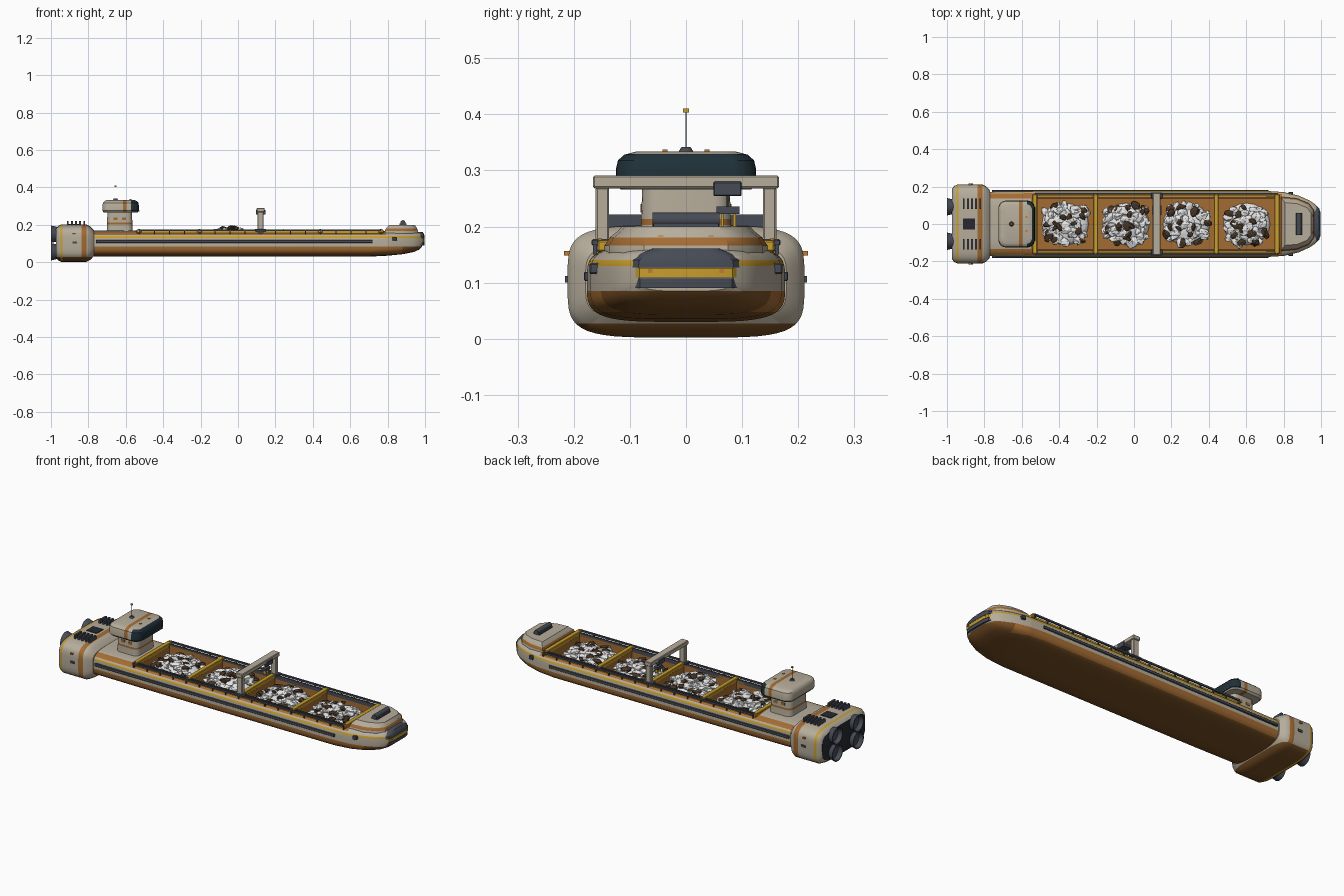
import bpy, bmesh, math, random
from mathutils import Vector, Matrix

if "Cube" in bpy.data.objects:
    bpy.data.objects.remove(bpy.data.objects["Cube"])

random.seed(4)
COL = {"rust": (0.37, 0.15, 0.033), "dark_rust": (0.19, 0.08, 0.018), "beige": (0.47, 0.42, 0.33),
       "yellow": (0.58, 0.34, 0.025), "dark_grey": (0.062, 0.07, 0.09), "teal_glass": (0.014, 0.03, 0.04),
       "white_ore": (0.8, 0.8, 0.8), "brown_ore": (0.06, 0.035, 0.018), "amber": (0.55, 0.19, 0.03),
       "near_black": (0.02, 0.022, 0.028)}
MAT = {}
for k, c in COL.items():
    MAT[k] = bpy.data.materials.new(k)
    MAT[k].diffuse_color = (*c, 1)


def make(name, bm, *mats):
    bmesh.ops.recalc_face_normals(bm, faces=bm.faces)
    me = bpy.data.meshes.new(name)
    bm.to_mesh(me)
    bm.free()
    for m in mats:
        me.materials.append(MAT[m])
    ob = bpy.data.objects.new(name, me)
    bpy.context.collection.objects.link(ob)
    return ob


def skin(bm, rings, caps=True):
    vs = [[bm.verts.new(p) for p in r] for r in rings]
    n = len(vs[0])
    for a, b in zip(vs, vs[1:]):
        for i in range(n):
            bm.faces.new((a[i], a[(i + 1) % n], b[(i + 1) % n], b[i]))
    if caps:
        bm.faces.new(vs[0])
        bm.faces.new(vs[-1])


def ring(x, hw, z0, z1, e=4, n=48, y=0):
    # superellipse cross-section in the yz plane
    out = []
    for i in range(n):
        a = 2 * math.pi * (i + 0.5) / n
        c, s = math.cos(a), math.sin(a)
        out.append((x, y + hw * math.copysign(abs(c) ** (2 / e), c),
                    (z0 + z1) / 2 + (z1 - z0) / 2 * math.copysign(abs(s) ** (2 / e), s)))
    return out


def prism(name, pts, levels, *mats):
    # outline stacked at (z, scale) levels
    cx = sum(p[0] for p in pts) / len(pts)
    bm = bmesh.new()
    skin(bm, [[(cx + (x - cx) * s, y * s, z) for x, y in pts] for z, s in levels])
    return make(name, bm, *mats)


def round_rect(x0, x1, hy, r, k=5):
    pts = []
    for i, (cx, cy) in enumerate([(x1 - r, hy - r), (x0 + r, hy - r), (x0 + r, r - hy), (x1 - r, r - hy)]):
        for j in range(k + 1):
            a = math.pi / 2 * (i + j / k)
            pts.append((cx + r * math.cos(a), cy + r * math.sin(a)))
    return pts


def mirrored(half):
    return half + [(x, -y) for x, y in reversed(half)]


def boxes(name, mat, items, bevel=0):
    bm = bmesh.new()
    for x0, x1, y0, y1, z0, z1 in items:
        m = Matrix.Translation(((x0 + x1) / 2, (y0 + y1) / 2, (z0 + z1) / 2)) @ \
            Matrix.Diagonal((abs(x1 - x0), abs(y1 - y0), abs(z1 - z0), 1))
        bmesh.ops.create_cube(bm, size=1, matrix=m)
    if bevel:
        bmesh.ops.bevel(bm, geom=bm.edges[:], offset=bevel, segments=1, affect='EDGES')
    return make(name, bm, mat)


def both(x0, x1, y0, y1, z0, z1):
    return [(x0, x1, s * y0, s * y1, z0, z1) for s in (1, -1)]


def cylinder(name, mat, p, q, r, r2=None, n=16):
    p, q = Vector(p), Vector(q)
    d = q - p
    bm = bmesh.new()
    bmesh.ops.create_cone(bm, cap_ends=True, segments=n, radius1=r, radius2=r if r2 is None else r2, depth=d.length,
                          matrix=Matrix.Translation((p + q) / 2) @ d.to_track_quat('Z', 'Y').to_matrix().to_4x4())
    return make(name, bm, mat)


def paint(ob, cuts, rule):
    # cut the surface at axis planes, then colour faces by rule
    bm = bmesh.new()
    bm.from_mesh(ob.data)
    for ax, v in cuts:
        co, no = [0, 0, 0], [0, 0, 0]
        co[ax], no[ax] = v, 1
        bmesh.ops.bisect_plane(bm, geom=bm.verts[:] + bm.edges[:] + bm.faces[:], plane_co=co, plane_no=no, dist=1e-5)
    bm.normal_update()
    names = [m.name for m in ob.data.materials]
    for f in bm.faces:
        f.material_index = names.index(rule(f.calc_center_median(), f.normal))
    bm.to_mesh(ob.data)
    bm.free()


# hull: lofted barge with painted bands
bm = bmesh.new()
skin(bm, [ring(*s) for s in [(-.80, .172, .03, .170), (-.5, .176, .03, .169), (0, .177, .03, .169), (.7, .177, .03, .168),
                             (.80, .171, .035, .168), (.88, .152, .043, .166), (.94, .125, .055, .163),
                             (.97, .105, .068, .159), (.985, .085, .085, .15)]])
hull = make("hull", bm, "rust", "beige", "yellow", "dark_rust")


def hull_rule(c, n):
    if c.z < .085:
        return "dark_rust" if c.z < .048 or c.x > .88 else "rust"
    if .13 < c.z < .14:
        return "yellow"
    if c.z > .147 and c.x < .79 and (c.x > -.55 or abs(c.y) > .135):
        return "rust"
    return "beige"


paint(hull, [(2, .048), (2, .085), (2, .13), (2, .14), (2, .147), (0, -.55), (0, .79), (1, -.135), (1, .135)], hull_rule)

# four open holds cut into the deck
WALLS = [-.53, -.205, .12, .44, .765]
BAYS = list(zip(WALLS, WALLS[1:]))
cutter = boxes("hold_cutter", "rust", [(a + .012, b - .012, -.137, .137, .11, .3) for a, b in BAYS])
cutter.hide_render = True
mod = hull.modifiers.new("holds", 'BOOLEAN')
mod.object, mod.solver = cutter, 'EXACT'
me = bpy.data.meshes.new_from_object(hull.evaluated_get(bpy.context.evaluated_depsgraph_get()))
hull.modifiers.clear()
hull.data = me
bpy.data.objects.remove(cutter)

# deck fittings and side strips
boxes("hold_crossbeams", "yellow", [(w - .013, w + .013, -.158, .158, .155, .175) for w in WALLS], .003)
boxes("deck_rails", "dark_grey", both(-.53, .765, .158, .167, .166, .175))
boxes("rail_posts", "dark_grey", [p for i in range(17) for p in
                                  both(-.53 + i * .0808, -.525 + i * .0808, .159, .166, .15, .168)])
boxes("hold_coamings", "dark_grey", both(-.53, .765, .137, .143, .15, .171))
boxes("deck_edge_stripes", "yellow", both(-.53, .765, .147, .154, .15, .166))
boxes("side_strips", "dark_grey", both(-.76, .72, .165, .182, .103, .119), .002)
boxes("bow_side_thrusters", "dark_grey", both(.825, .85, .14, .172, .115, .135), .003)
boxes("crossbeam_lamps", "amber", [(w - .005, w + .005, s * .15, s * .157, .17, .179) for w in WALLS for s in (1, -1)])

# ore: low mounds covered by large angular rocks
ore = {"white_ore": bmesh.new(), "brown_ore": bmesh.new()}


def rock(kind, x, y, z, r):
    rot = Matrix.Rotation(random.uniform(0, 6.3), 4, 'Z') @ Matrix.Rotation(random.uniform(-.35, .35), 4, 'X')
    m = Matrix.Translation((x, y, z)) @ rot @ \
        Matrix.Diagonal((r * random.uniform(1, 1.4), r * random.uniform(.7, 1), r * random.uniform(.4, .6), 1))
    for w in bmesh.ops.create_icosphere(ore[kind], subdivisions=1, radius=1, matrix=m)["verts"]:
        w.co += Vector([random.uniform(-.1, .1) * r for _ in range(3)])


for (a, b), peak in zip(BAYS, (.165, .182, .165, .165)):
    cx = (a + b) / 2
    bmesh.ops.create_icosphere(ore["white_ore"], subdivisions=3, radius=1,
                               matrix=Matrix.Translation((cx, 0, .11)) @ Matrix.Diagonal((.125, .112, peak - .118, 1)))
    for i in range(85):
        kind = "brown_ore" if i % 6 == 0 else "white_ore"
        u, v = random.uniform(-1, 1), random.uniform(-1, 1)
        while u ** 4 + v ** 4 > 1:
            u, v = random.uniform(-1, 1), random.uniform(-1, 1)
        h = .13 + (peak - .13) * (1 - (u * u + v * v) / 2) - .003
        rock(kind, cx + u * .113, v * .103, h + (.005 if kind == "brown_ore" else 0), random.uniform(.018, .026))
rocks = [make(k + "_rocks", bm, k) for k, bm in ore.items()]

# engine block with bands and dark rear face
bm = bmesh.new()
skin(bm, [ring(x, .211 - d, .002 + d, .202 - d, 4.5) for x, d in
          [(-.972, .022), (-.962, .008), (-.945, 0), (-.81, 0), (-.79, .01), (-.77, .032)]])
engine = make("engine_block", bm, "beige", "rust", "yellow", "near_black", "dark_rust")


def engine_rule(c, n):
    if n.x < -.95:
        return "near_black"
    if -.95 < c.x < -.938:
        return "yellow"
    if c.z < .027:
        return "dark_rust"
    return "rust" if -.838 < c.x < -.81 else "beige"


paint(engine, [(0, -.95), (0, -.938), (0, -.838), (2, .027)], engine_rule)

# four open exhaust bells
for y in (-.092, .092):
    for z in (.056, .15):
        bm = bmesh.new()
        prof = [(-.95, .034), (-.975, .041), (-1, .047), (-1, .042), (-.978, .034), (-.974, .012)]
        skin(bm, [ring(x, r, z - r, z + r, 2, 28, y) for x, r in prof])
        make("exhaust_bell", bm, "dark_grey")

# cooling fins, vents and side pods
boxes("cooling_fins", "dark_grey", [f for i in range(5) for f in
                                    both(-.915 + i * .022, -.905 + i * .022, .08, .137, .19, .221)])
boxes("engine_top_vent", "near_black", [(-.915, -.85, -.03, .03, .195, .205)])
boxes("engine_side_pods", "dark_grey", both(-.885, -.86, .2, .216, .1, .112))
boxes("engine_side_lamps", "amber", both(-.885, -.87, .2, .217, .148, .156))

# bridge tower and head
tower = prism("bridge_tower", round_rect(-.70, -.565, .08, .03), [(.155, 1.04), (.2, 1), (.215, 1), (.275, .97)],
              "beige", "rust")
paint(tower, [(2, .203), (2, .213)], lambda c, n: "rust" if .203 < c.z < .213 else "beige")
boxes("tower_windows", "rust", [w for x in (-.665, -.62) for w in both(x, x + .022, .07, .0815, .225, .24)])
head = prism("bridge_head", round_rect(-.725, -.53, .125, .04, 6),
             [(.266, .93), (.276, 1), (.302, 1), (.318, .97), (.328, .88), (.334, .7)], "beige", "teal_glass", "rust")


def head_rule(c, n):
    if c.x > -.572 and .272 < c.z < .329:
        return "teal_glass"
    return "rust" if -.615 < c.x < -.595 else "beige"


paint(head, [(0, -.572), (0, -.615), (0, -.595), (2, .272), (2, .329)], head_rule)
boxes("window_sill", "dark_grey", [(-.555, -.527, -.09, .09, .272, .277)])
boxes("roof_lamps", "amber", both(-.58, -.57, .033, .042, .33, .337))

# antenna and sensor dome
cylinder("sensor_dome", "dark_grey", (-.655, 0, .33), (-.655, 0, .342), .015, .008)
cylinder("antenna_mast", "dark_grey", (-.655, 0, .34), (-.655, 0, .406), .0012, n=8)
boxes("antenna_tip", "yellow", [(-.66, -.65, -.005, .005, .403, .41)])

# travelling gantry crane
boxes("gantry_frame", "beige", both(.105, .137, .137, .161, .155, .27) + [(.1, .142, -.166, .166, .268, .291)], .003)
boxes("gantry_feet", "dark_grey", both(.09, .152, .135, .168, .165, .178), .003)
boxes("crane_trolley", "dark_grey", [(.095, .148, .049, .099, .254, .28)], .002)
boxes("crane_hook_block", "dark_grey", [(.108, .134, .054, .095, .222, .236)])
boxes("crane_cable", "near_black", [(.119, .123, .072, .076, .23, .26)])
boxes("crane_grab", "yellow", [(.112, .13, y, y + .005, .2, .223) for y in (.062, .084)])

# forecastle with winch
fc = prism("forecastle", mirrored([(.785, .145), (.87, .137), (.935, .11), (.962, .075)]),
           [(.15, 1), (.166, 1), (.18, .94), (.193, .83), (.2, .79)], "beige", "rust")
paint(fc, [], lambda c, n: "rust" if .166 < c.z < .18 else "beige")
boxes("forecastle_lamps", "amber", both(.945, .956, .04, .05, .174, .184))
cylinder("winch_drum", "dark_grey", (.882, -.06, .212), (.882, .06, .212), .013)
boxes("winch_base", "dark_grey", [(.864, .9, -.058, .058, .197, .206)])

# bow bumper
NOSE = mirrored([(.93, .1), (.975, .097), (.99, .085), (.998, .055)])
prism("bumper_lower", NOSE, [(.09, .96), (.107, .96)], "dark_grey")
prism("bumper_stripe", NOSE, [(.109, .98), (.126, .98)], "yellow")
prism("bumper_upper", NOSE, [(.127, 1), (.14, .98), (.152, .83), (.161, .6)], "dark_grey")
boxes("bumper_lamps", "amber", both(.97, .996, .06, .068, .117, .124))

# smooth curved parts, keep rocks flat
for ob in bpy.context.scene.objects:
    ob.select_set(ob not in rocks)
bpy.context.view_layer.objects.active = hull
bpy.ops.object.shade_smooth_by_angle(angle=math.radians(32))

for m in bpy.data.materials:
    if m.users and not m.is_grease_pencil:
        m.use_nodes = True
        m.node_tree.nodes["Principled BSDF"].inputs["Base Color"].default_value = m.diffuse_color
